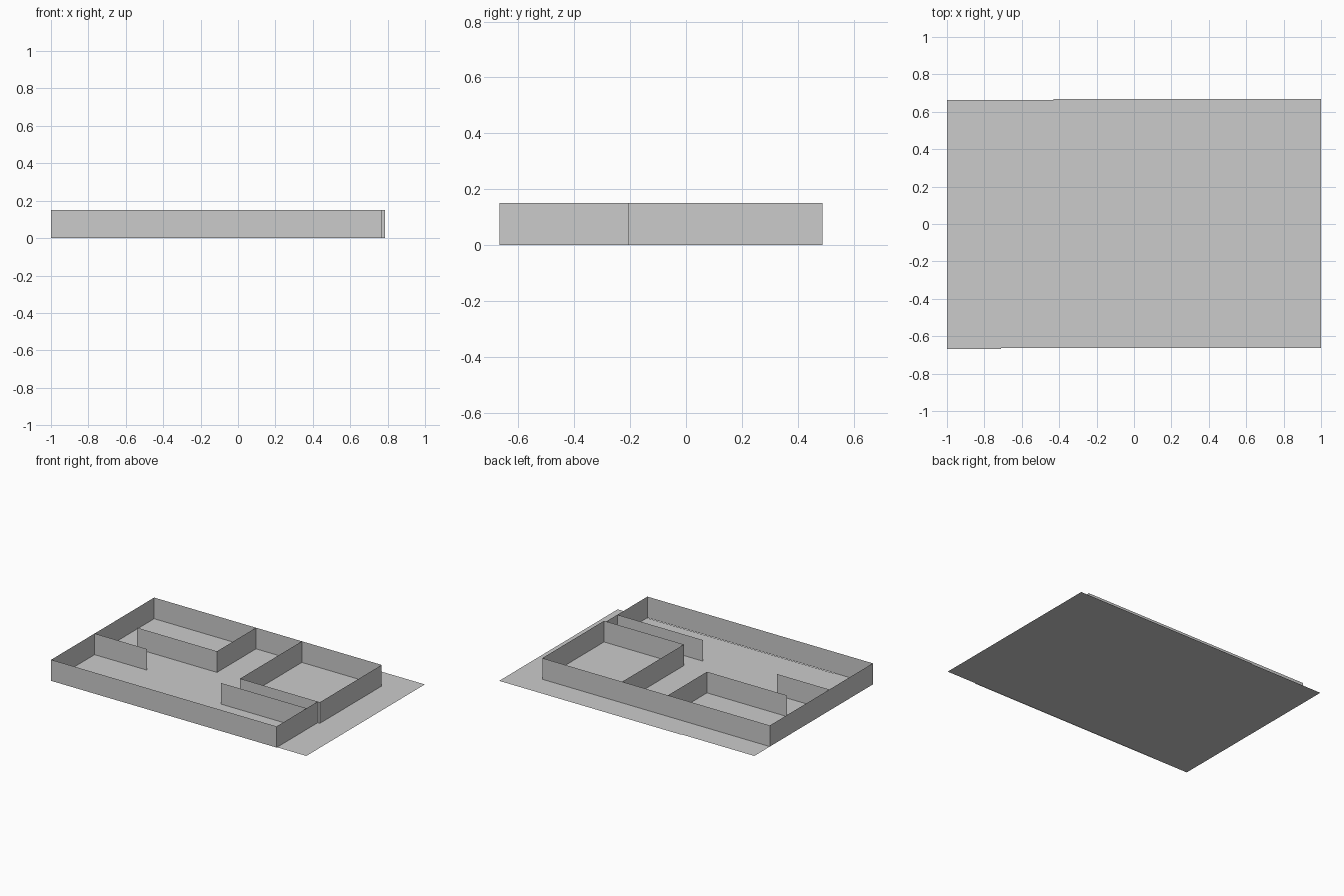
import bpy, bmesh

if "Cube" in bpy.data.objects:
    bpy.data.objects.remove(bpy.data.objects["Cube"])

HEIGHT = 0.15


def finish(name, bm):
    mesh = bpy.data.meshes.new(name)
    bm.to_mesh(mesh)
    bm.free()
    obj = bpy.data.objects.new(name, mesh)
    bpy.context.collection.objects.link(obj)
    return obj


def wall(name, path):
    """Paper-thin wall standing on a plan path."""
    bm = bmesh.new()
    low = [bm.verts.new((x, y, 0)) for x, y in path]
    high = [bm.verts.new((x, y, HEIGHT)) for x, y in path]
    for i in range(len(path) - 1):
        bm.faces.new((low[i], low[i + 1], high[i + 1], high[i]))
    return finish(name, bm)


def floor(name, outline):
    bm = bmesh.new()
    bm.faces.new([bm.verts.new((x, y, 0)) for x, y in outline])
    return finish(name, bm)


# Floor slab in two panels, with the small offsets along its edges
floor("floor_left", [(-1, -0.667), (-0.71, -0.667), (-0.71, -0.662),
                     (-0.43, -0.662), (-0.43, 0.662), (-1, 0.662)])
floor("floor_right", [(-0.43, -0.662), (1, -0.662), (1, 0.667), (-0.43, 0.667)])

# Outer walls: right front corner round to the right back corner
wall("outer_wall", [(0.77, -0.205), (0.77, -0.667), (-1, -0.667),
                    (-1, 0.488), (0.787, 0.488), (0.787, -0.205)])

# Inner partitions
wall("right_room_wall", [(0.787, -0.205), (0.16, -0.205), (0.16, 0.488)])
wall("hall_wall", [(0.77, -0.33), (0.098, -0.33)])
wall("left_stub_wall", [(-1, -0.18), (-0.59, -0.18)])
wall("left_room_wall", [(-0.83, 0.05), (-0.2, 0.05), (-0.2, 0.488)])
